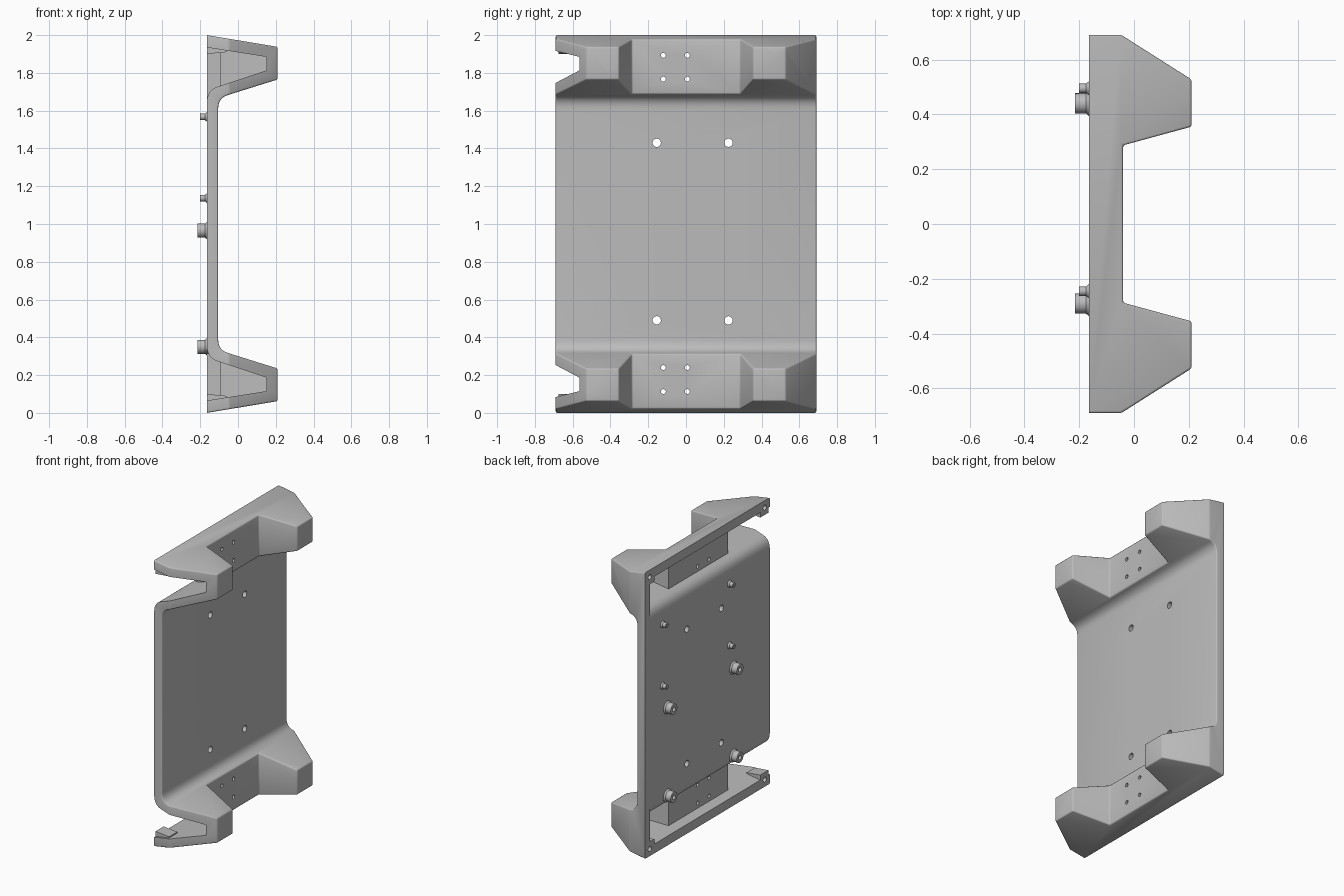
import bpy, bmesh
from mathutils import Matrix, Vector

if "Cube" in bpy.data.objects:
    bpy.data.objects.remove(bpy.data.objects["Cube"], do_unlink=True)

grey = bpy.data.materials.new("light_grey")
grey.use_nodes = True
grey.diffuse_color = (0.5, 0.5, 0.5, 1)
grey.node_tree.nodes["Principled BSDF"].inputs["Base Color"].default_value = (0.5, 0.5, 0.5, 1)

BACK = -0.165


def finish(bm, name):
    bmesh.ops.recalc_face_normals(bm, faces=bm.faces)
    mesh = bpy.data.meshes.new(name)
    bm.to_mesh(mesh)
    bm.free()
    mesh.materials.append(grey)
    ob = bpy.data.objects.new(name, mesh)
    bpy.context.collection.objects.link(ob)
    return ob


def prism(name, pts, axis, lo, hi):
    """Extrude an (x, z) outline along y, or an (x, y) outline along z."""
    bm = bmesh.new()
    place = (lambda a, b, t: (a, t, b)) if axis == "y" else (lambda a, b, t: (a, b, t))
    face = bm.faces.new([bm.verts.new(place(a, b, lo)) for a, b in pts])
    ext = bmesh.ops.extrude_face_region(bm, geom=[face])["geom"]
    bmesh.ops.translate(bm, vec=Vector(place(0, 0, hi - lo)),
                        verts=[v for v in ext if isinstance(v, bmesh.types.BMVert)])
    return finish(bm, name)


def rod(name, x0, x1, y, z, r0, r1=None):
    """Cylinder or cone along x."""
    bm = bmesh.new()
    bmesh.ops.create_cone(bm, cap_ends=True, segments=24, radius1=r0,
                          radius2=r1 or r0, depth=x1 - x0)
    bm.transform(Matrix.Translation(((x0 + x1) / 2, y, z)) @ Matrix.Rotation(1.5707963, 4, "Y"))
    return finish(bm, name)


def apply(ob, mod):
    bpy.ops.object.select_all(action="DESELECT")
    bpy.context.view_layer.objects.active = ob
    ob.select_set(True)
    bpy.ops.object.modifier_apply(modifier=mod.name)


def boolean(ob, tool, op):
    mod = ob.modifiers.new(op, "BOOLEAN")
    mod.operation, mod.solver, mod.object = op, "EXACT", tool
    apply(ob, mod)
    bpy.data.objects.remove(tool, do_unlink=True)


def smooth(ob):
    bpy.ops.object.select_all(action="DESELECT")
    bpy.context.view_layer.objects.active = ob
    ob.select_set(True)
    bpy.ops.object.shade_smooth_by_angle(angle=0.55)


def arc(a, corner, b, n=8):
    a, c, b = Vector(a), Vector(corner), Vector(b)
    return [tuple(a * (1 - t) ** 2 + c * 2 * t * (1 - t) + b * t * t)
            for t in (i / n for i in range(n + 1))]


def flip(pts):
    return [(a, 2 - b) for a, b in reversed(pts)]


# Outer form: side outline crossed with plan outline
side = [(-0.3, -0.022), (0.21, 0.062), (0.21, 0.235)]
side += arc((-0.053, 0.317), (-0.105, 0.333), (-0.105, 0.39))
half = [(-0.04, 0.287), (0.21, 0.355), (0.21, 0.527), (-0.047, 0.69), (-0.3, 0.69)]
plan = [(x, -y) for x, y in reversed(half)] + half
body = prism("bracket_body", side + flip(side), "y", -1, 1)
boolean(body, prism("plan", plan, "z", -1, 3), "INTERSECT")
bev = body.modifiers.new("round", "BEVEL")
bev.width, bev.segments, bev.limit_method, bev.angle_limit = 0.014, 3, "ANGLE", 0.5
apply(body, bev)
boolean(body, prism("back_cut", [(-1, -1), (BACK, -1), (BACK, 3), (-1, 3)], "y", -2, 2), "DIFFERENCE")

# Hollow channel in each end, open at the back and at the front
hollow = [(-0.3, 0.044), (0.15, 0.115), (0.15, 0.187)]
hollow += arc((-0.11, 0.274), (BACK, 0.292), (BACK, 0.36)) + [(-0.3, 0.36)]
hollow_plan = [(-0.4, -0.9), (0.3, -0.9), (0.3, -0.435), (-0.095, -0.328), (-0.095, 0.328),
               (0.15, 0.395), (0.15, 0.495), (-0.065, 0.635), (-0.4, 0.635)]
for outline in (hollow, flip(hollow)):
    void = prism("void", outline, "y", -1, 1)
    boolean(void, prism("void_plan", hollow_plan, "z", -1, 3), "INTERSECT")
    boolean(body, void, "DIFFERENCE")

# Screw blocks in the four back corners
block = [(BACK, 0.02), (-0.06, 0.035), (-0.06, 0.09), (BACK, 0.1)]
for outline in (block, flip(block)):
    for y in (-0.63, 0.63):
        boolean(body, prism("block", outline, "y", y - 0.045, y + 0.045), "UNION")

# Screw holes
for z in (0.05, 1.95):
    for y in (-0.635, 0.635):
        boolean(body, rod("hole", -0.3, -0.09, y, z, 0.018), "DIFFERENCE")
for y in (-0.155, 0.225):
    for z in (0.49, 1.43):
        boolean(body, rod("hole", -0.3, 0, y, z, 0.022), "DIFFERENCE")
for y in (-0.12, 0.007):
    for z in (0.113, 0.24, 1.767, 1.893):
        boolean(body, rod("hole", -0.13, 0.1, y, z, 0.013), "DIFFERENCE")
smooth(body)

# Standoffs on the back
for kind, radius, tip, bore, ys, zs in (
        ("thin", 0.017, -0.2, 0.008, (-0.245, 0.495), (1.137, 1.567)),
        ("thick", 0.037, -0.215, 0.016, (-0.29, 0.44), (0.35, 0.965))):
    for y in ys:
        for z in zs:
            post = rod(kind + "_standoff", tip, BACK + 0.01, y, z, radius)
            boolean(post, rod("bore", tip - 0.05, BACK, y, z, bore), "DIFFERENCE")
            smooth(post)
            smooth(rod(kind + "_standoff_foot", BACK - 0.01, BACK + 0.002, y, z, radius, radius + 0.01))
